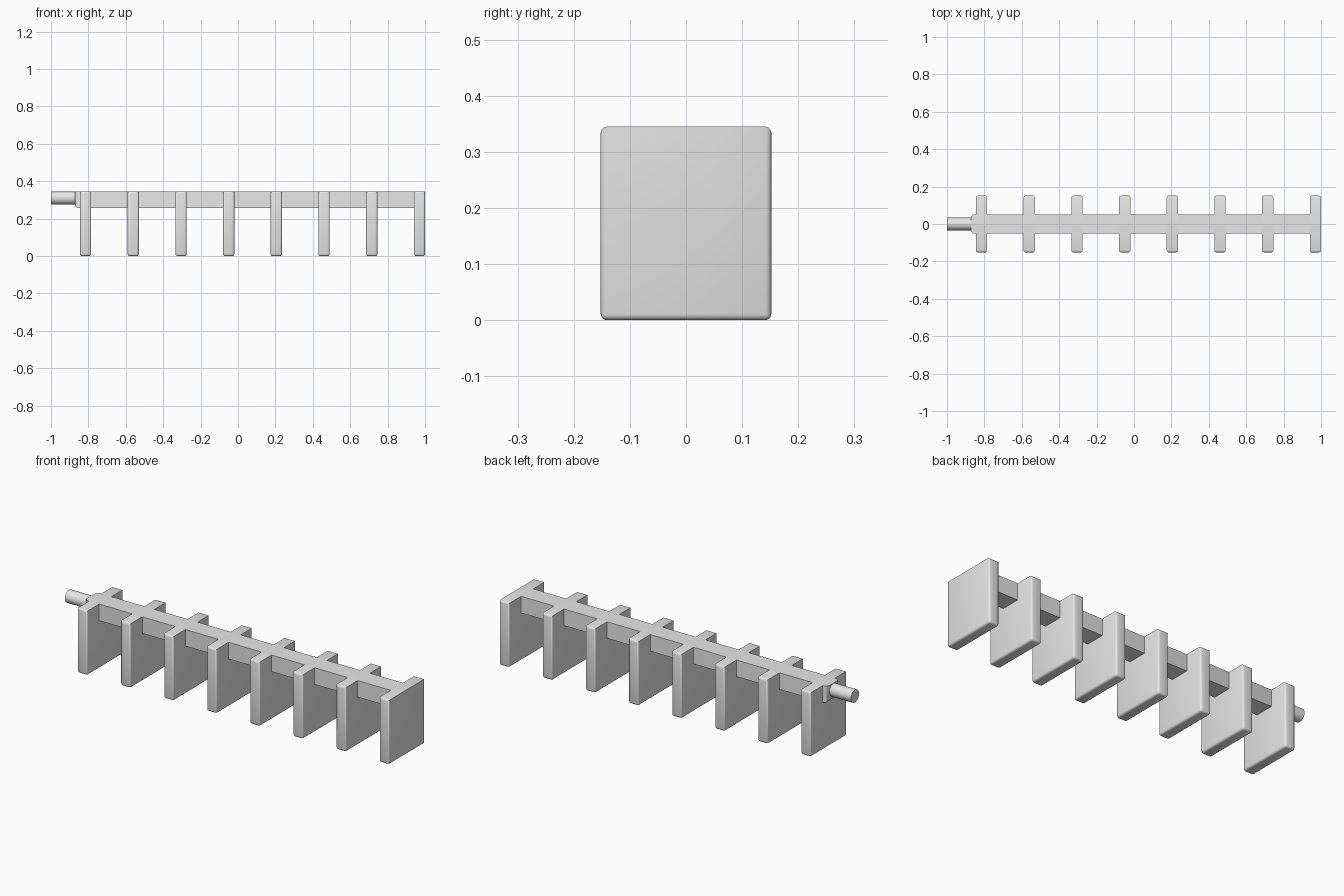
import bpy
import bmesh
import math

cube = bpy.data.objects.get("Cube")
if cube:
    bpy.data.objects.remove(cube, do_unlink=True)

grey = bpy.data.materials.new("light_grey")
grey.use_nodes = True
grey.diffuse_color = (0.8, 0.8, 0.8, 1)
grey.node_tree.nodes["Principled BSDF"].inputs["Base Color"].default_value = (0.8, 0.8, 0.8, 1)


def finish(bm, name):
    mesh = bpy.data.meshes.new(name)
    bm.to_mesh(mesh)
    bm.free()
    mesh.materials.append(grey)
    obj = bpy.data.objects.new(name, mesh)
    bpy.context.collection.objects.link(obj)
    bpy.ops.object.select_all(action='DESELECT')
    bpy.context.view_layer.objects.active = obj
    obj.select_set(True)
    bpy.ops.object.shade_smooth_by_angle(angle=math.radians(35))
    return obj


def rounded_box(name, low, high, radius, keep_round):
    """Box between two corners; keep_round(mid, direction) picks the soft edges."""
    bm = bmesh.new()
    bmesh.ops.create_cube(bm, size=1)
    for v in bm.verts:
        v.co = [high[i] if v.co[i] > 0 else low[i] for i in range(3)]
    edges = []
    for e in bm.edges:
        a, b = e.verts[0].co, e.verts[1].co
        if keep_round((a + b) / 2, (b - a).normalized()):
            edges.append(e)
    bmesh.ops.bevel(bm, geom=edges, offset=radius, segments=3,
                    profile=0.5, affect='EDGES')
    return finish(bm, name)


TOP = 0.345
FIRST, LAST, COUNT = -0.815, 0.97, 8

# Upright fins: long top edges stay sharp, the rest are softened
for i in range(COUNT):
    x = FIRST + (LAST - FIRST) * i / (COUNT - 1)
    rounded_box(f"fin_{i + 1}", (x - 0.03, -0.152, 0), (x + 0.03, 0.152, TOP), 0.011,
                lambda mid, d: not (mid.z > 0.3 and abs(d.y) > 0.9))

# Spine joining the fins, softened only at its free end
rounded_box("spine", (-0.872, -0.052, 0.256), (LAST, 0.052, TOP), 0.02,
            lambda mid, d: mid.x < -0.8 and mid.z < TOP - 0.01)

# Round peg on the end of the spine
bm = bmesh.new()
bmesh.ops.create_cone(bm, cap_ends=True, segments=32, radius1=0.034, radius2=0.034, depth=0.15)
for v in bm.verts:
    v.co = (v.co.z - 0.925, v.co.x, v.co.y + 0.31)
bmesh.ops.recalc_face_normals(bm, faces=bm.faces)
finish(bm, "peg")
